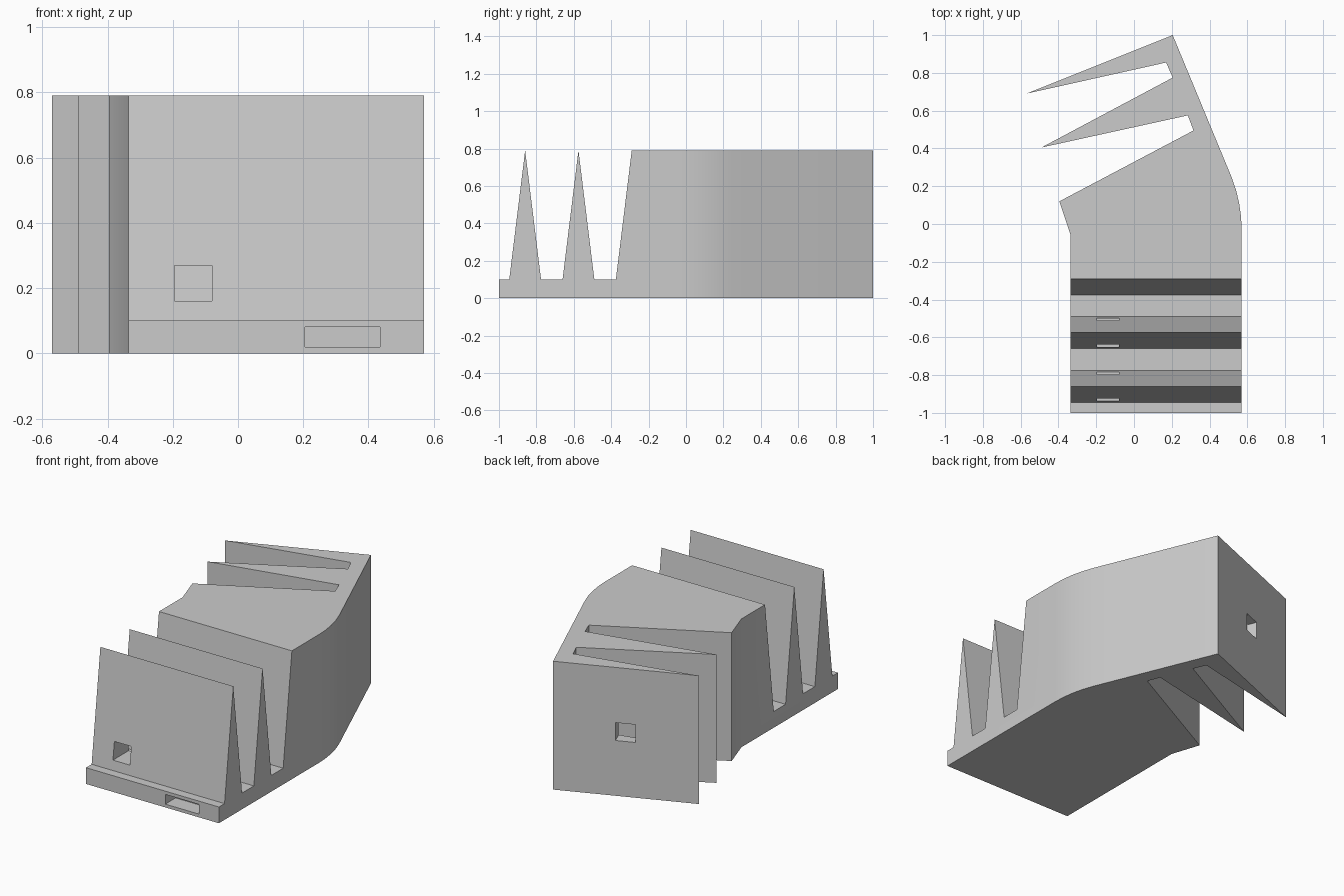
import bpy
import bmesh
from math import sin, cos, radians
from mathutils import Matrix, Vector

if "Cube" in bpy.data.objects:
    bpy.data.objects.remove(bpy.data.objects["Cube"])

HEIGHT = 0.79
grey = bpy.data.materials.new("light grey")
grey.use_nodes = True
grey.diffuse_color = (0.6, 0.6, 0.6, 1)
grey.node_tree.nodes["Principled BSDF"].inputs["Base Color"].default_value = (0.6, 0.6, 0.6, 1)


def prism(name, outline, sweep):
    """Extrude a closed 3D outline along a vector."""
    bm = bmesh.new()
    face = bm.faces.new([bm.verts.new(p) for p in outline])
    top = bmesh.ops.extrude_face_region(bm, geom=[face])["geom"]
    bmesh.ops.translate(bm, vec=sweep, verts=[g for g in top if isinstance(g, bmesh.types.BMVert)])
    bmesh.ops.recalc_face_normals(bm, faces=bm.faces)
    mesh = bpy.data.meshes.new(name)
    bm.to_mesh(mesh)
    bm.free()
    mesh.materials.append(grey)
    ob = bpy.data.objects.new(name, mesh)
    bpy.context.collection.objects.link(ob)
    return ob


def box(name, centre, size, turn=0):
    x, y, z = (s / 2 for s in size)
    rot = Matrix.Rotation(radians(turn), 3, "Z")
    base = [rot @ Vector(p) + Vector(centre) for p in ((-x, -y, -z), (x, -y, -z), (x, y, -z), (-x, y, -z))]
    return prism(name, base, (0, 0, 2 * z))


def combine(target, cutter, operation):
    mod = target.modifiers.new(operation, "BOOLEAN")
    mod.operation, mod.object, mod.solver = operation, cutter, "EXACT"
    bpy.context.view_layer.objects.active = target
    bpy.ops.object.modifier_apply(modifier=mod.name)
    bpy.data.objects.remove(cutter)


# Plan: straight front, rounded bend, and two angled tapering rear fins
bend_radius = 0.75
bend = [(0.57 - bend_radius * (1 - cos(radians(a))), -0.03 + bend_radius * sin(radians(a)))
        for a in (0, 5.5, 11, 16.5, 22)]
plan = [(-0.335, -1.1), (0.57, -1.1)] + bend + [
    (0.205, 1), (-0.57, 0.69), (0.17, 0.855), (0.205, 0.775), (-0.49, 0.405),
    (0.285, 0.575), (0.315, 0.495), (-0.395, 0.12), (-0.335, -0.06)]
body = prism("finned_body", [(x, y, -0.1) for x, y in plan], (0, 0, HEIGHT + 0.2))

# Side: low base plate, two upright front fins, then the full-height block
side = [(-1, 0), (-1, 0.1)]
for peak in (-0.86, -0.575):
    side += [(peak - 0.085, 0.1), (peak, HEIGHT), (peak + 0.085, 0.1)]
side += [(-0.375, 0.1), (-0.29, HEIGHT), (1.1, HEIGHT), (1.1, 0)]
combine(body, prism("side_shape", [(-1, y, z) for y, z in side], (2, 0, 0)), "INTERSECT")

# Square windows through the front fins and through the rear fins
combine(body, box("front_window", (-0.1375, -0.715, 0.215), (0.115, 0.65, 0.11)), "DIFFERENCE")
combine(body, box("rear_window", (-0.12, 0.695, 0.395), (0.115, 0.5, 0.11), 21.8), "DIFFERENCE")

# Shallow slot in the front edge of the base
combine(body, box("front_slot", (0.32, -1, 0.05), (0.23, 0.2, 0.06)), "DIFFERENCE")

body.select_set(True)
bpy.context.view_layer.objects.active = body
bpy.ops.object.shade_smooth_by_angle(angle=radians(30))
